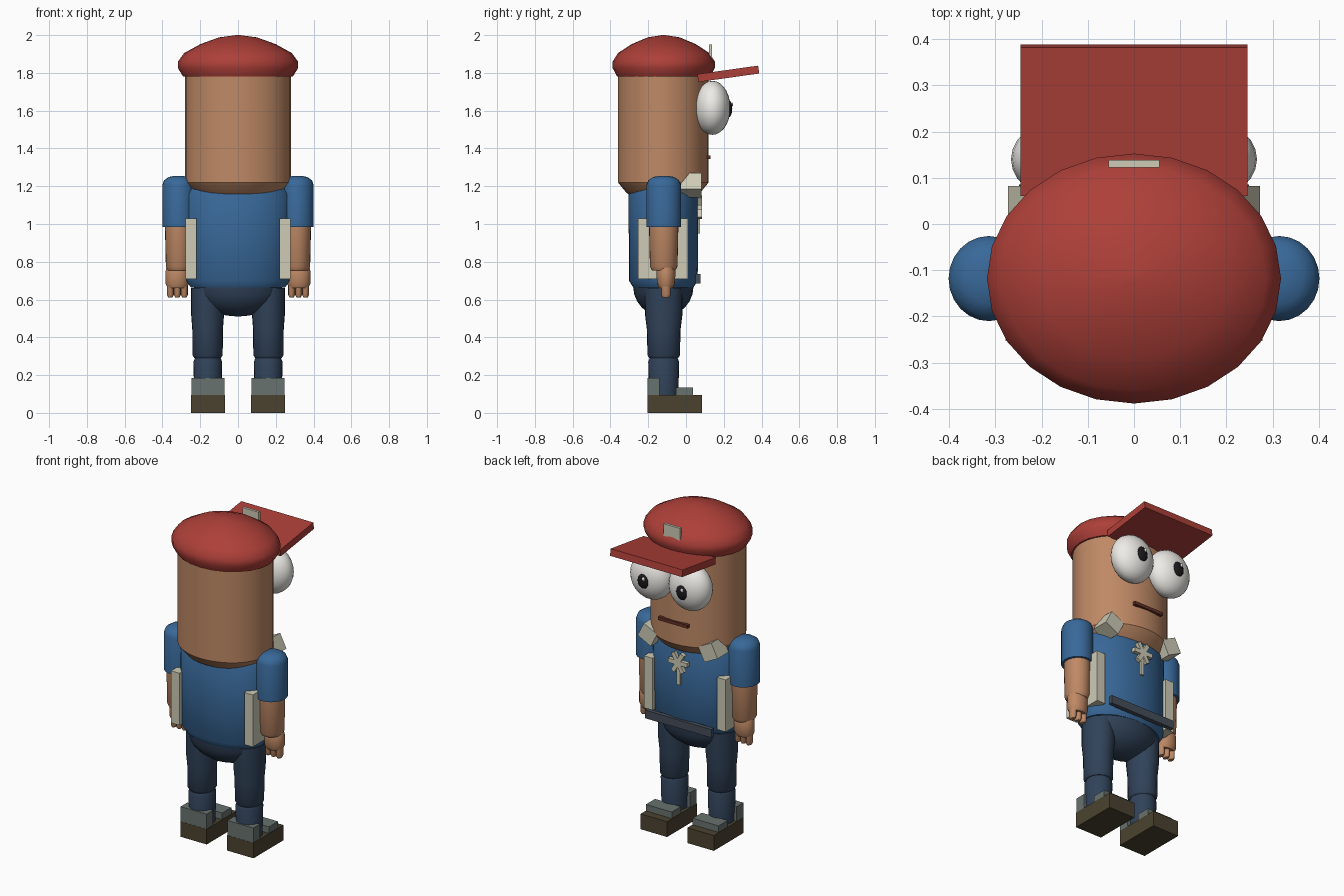
import bpy, bmesh
from math import radians, sin, cos, tau
from mathutils import Matrix, Vector

if "Cube" in bpy.data.objects:
    bpy.data.objects.remove(bpy.data.objects["Cube"])


def material(name, r, g, b):
    m = bpy.data.materials.new(name)
    m.diffuse_color = (r, g, b, 1)
    m.use_nodes = True
    m.node_tree.nodes["Principled BSDF"].inputs["Base Color"].default_value = m.diffuse_color
    return m


SKIN = material("skin", 0.52, 0.25, 0.13)
BLUE = material("shirt_blue", 0.04, 0.14, 0.32)
JEANS = material("denim", 0.03, 0.055, 0.10)
RED = material("cap_red", 0.42, 0.05, 0.04)
CREAM = material("cream", 0.62, 0.60, 0.47)
WHITE = material("eye_white", 0.85, 0.84, 0.80)
BLACK = material("pupil_black", 0.01, 0.01, 0.012)
MOUTH = material("mouth_red", 0.13, 0.03, 0.02)
BELT = material("belt_slate", 0.06, 0.075, 0.10)
SOLE = material("sole_brown", 0.07, 0.055, 0.03)
SHOE = material("shoe_grey", 0.14, 0.17, 0.16)
CY = -0.12  # body axis


def finish(name, bm, mat, smooth=True):
    bmesh.ops.recalc_face_normals(bm, faces=bm.faces)
    me = bpy.data.meshes.new(name)
    bm.to_mesh(me)
    bm.free()
    me.materials.append(mat)
    ob = bpy.data.objects.new(name, me)
    bpy.context.collection.objects.link(ob)
    if smooth:
        bpy.ops.object.select_all(action='DESELECT')
        ob.select_set(True)
        bpy.context.view_layer.objects.active = ob
        bpy.ops.object.shade_smooth_by_angle(angle=radians(38))
    return ob


def lathe(name, mat, x, y, profile, n=24):
    """Stack of elliptical rings (rx, ry, z), capped at both ends."""
    bm = bmesh.new()
    rings = [[bm.verts.new((x + rx * cos(tau * i / n), y + ry * sin(tau * i / n), z))
              for i in range(n)] for rx, ry, z in profile]
    for a, b in zip(rings, rings[1:]):
        for i in range(n):
            j = (i + 1) % n
            bm.faces.new((a[i], a[j], b[j], b[i]))
    bm.faces.new(rings[0])
    bm.faces.new(rings[-1])
    return finish(name, bm, mat)


def box(name, mat, centre, size, rx=0.0, ry=0.0):
    bm = bmesh.new()
    m = (Matrix.Translation(centre) @ Matrix.Rotation(ry, 4, 'Y')
         @ Matrix.Rotation(rx, 4, 'X') @ Matrix.Diagonal((*size, 1)))
    bmesh.ops.create_cube(bm, size=1, matrix=m)
    return finish(name, bm, mat, False)


def ball(name, mat, centre, radii, seg=24, cut=None):
    bm = bmesh.new()
    m = Matrix.Translation(centre) @ Matrix.Diagonal((*radii, 1))
    bmesh.ops.create_uvsphere(bm, u_segments=seg, v_segments=seg // 2, radius=1, matrix=m)
    if cut is not None:
        geom = bm.verts[:] + bm.edges[:] + bm.faces[:]
        bmesh.ops.bisect_plane(bm, geom=geom, plane_co=Vector((0, 0, cut)),
                               plane_no=(0, 0, 1), clear_outer=True)
        bmesh.ops.holes_fill(bm, edges=[e for e in bm.edges if e.is_boundary])
    return finish(name, bm, mat)


# Head, torso and pelvis
lathe("head", SKIN, 0, CY, [(0.20, 0.165, 1.145), (0.235, 0.195, 1.165),
                            (0.28, 0.24, 1.22), (0.28, 0.24, 1.79)], 32)
lathe("torso", BLUE, 0, CY, [(0.25, 0.16, 0.665), (0.275, 0.182, 0.70),
                             (0.28, 0.184, 1.16), (0.25, 0.165, 1.20)], 32)
ball("pelvis", JEANS, (0, CY, 0.67), (0.235, 0.16, 0.16), cut=0.67)

# Cap with brim and plain badge
cap_r = [(0.29, 1.78), (0.318, 1.825), (0.318, 1.86), (0.285, 1.905),
         (0.20, 1.952), (0.10, 1.988), (0.01, 2.0)]
lathe("cap", RED, 0, -0.118, [(r, r * 0.85, z) for r, z in cap_r])
box("cap_brim", RED, (0, 0.224, 1.795), (0.49, 0.325, 0.042), rx=radians(8))
box("cap_badge", CREAM, (0, 0.130, 1.912), (0.11, 0.016, 0.075))

# Mouth, chest star and belt
box("mouth", MOUTH, (0, 0.12, 1.353), (0.20, 0.02, 0.02))
for k in range(3):
    box(f"chest_star_bar_{k}", CREAM, (0, 0.072, 1.088), (0.13, 0.024, 0.026),
        ry=radians(60 * k))
box("chest_star_stem", CREAM, (0, 0.066, 1.01), (0.022, 0.018, 0.12))
box("belt", BELT, (0, 0.063, 0.71), (0.45, 0.026, 0.05))

for s, side in ((-1, "left"), (1, "right")):
    # Eyes
    ball(f"{side}_eye", WHITE, (s * 0.131, 0.14, 1.615), (0.135, 0.095, 0.143), 28)
    ball(f"{side}_pupil", BLACK, (s * 0.131, 0.225, 1.61), (0.038, 0.02, 0.046), 16)
    ball(f"{side}_eye_glint", WHITE, (s * 0.131 - 0.012, 0.243, 1.632),
         (0.01, 0.006, 0.012), 10)

    # Collar block and side panel
    box(f"{side}_collar", CREAM, (s * 0.206, 0.028, 1.205), (0.10, 0.108, 0.095),
        ry=-s * radians(27))
    box(f"{side}_side_panel", CREAM, (s * 0.249, -0.121, 0.87), (0.058, 0.265, 0.32))

    # Arm
    lathe(f"{side}_sleeve", BLUE, s * 0.314, -0.118,
          [(0.087, 0.092, 0.985), (0.087, 0.092, 1.205), (0.077, 0.081, 1.232),
           (0.052, 0.055, 1.249), (0.02, 0.02, 1.255)])
    lathe(f"{side}_forearm", SKIN, s * 0.314, -0.118,
          [(0.058, 0.062, 0.755), (0.068, 0.073, 0.775), (0.073, 0.078, 1.0)])
    lathe(f"{side}_palm", SKIN, s * 0.322, -0.106,
          [(0.05, 0.036, 0.66), (0.062, 0.048, 0.685), (0.062, 0.05, 0.75),
           (0.05, 0.036, 0.79)], 16)
    for k in range(3):
        lathe(f"{side}_finger_{k}", SKIN, s * (0.284 + 0.037 * k), -0.106,
              [(0.012, 0.018, 0.612), (0.018, 0.025, 0.625), (0.018, 0.025, 0.70)], 12)

    # Leg
    lathe(f"{side}_thigh", JEANS, s * 0.161, -0.118,
          [(0.07, 0.076, 0.29), (0.08, 0.086, 0.305), (0.081, 0.089, 0.44),
           (0.087, 0.099, 0.52), (0.087, 0.10, 0.66)])
    lathe(f"{side}_shin", JEANS, s * 0.160, -0.118,
          [(0.072, 0.077, 0.09), (0.076, 0.082, 0.27), (0.066, 0.072, 0.295)])

    # Shoe
    box(f"{side}_sole", SOLE, (s * 0.159, -0.06, 0.047), (0.18, 0.29, 0.094))
    box(f"{side}_shoe_heel", SHOE, (s * 0.159, -0.172, 0.139), (0.176, 0.064, 0.092))
    box(f"{side}_shoe_toe", SHOE, (s * 0.159, -0.008, 0.112), (0.176, 0.088, 0.044))
